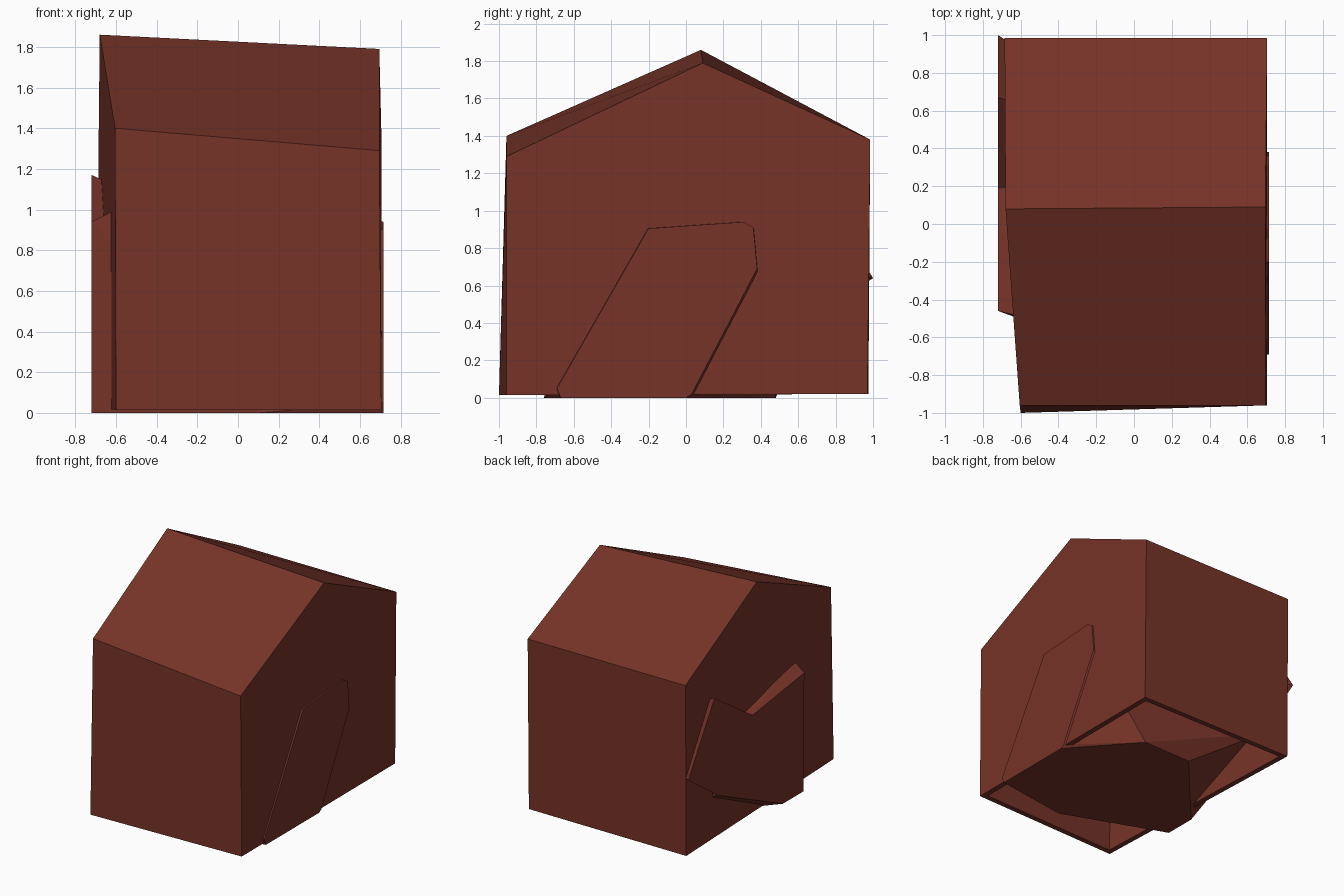
import bpy, bmesh

if "Cube" in bpy.data.objects:
    bpy.data.objects.remove(bpy.data.objects["Cube"])

brick = bpy.data.materials.new("dark_brick_red")
brick.diffuse_color = (0.18, 0.033, 0.021, 1)
brick.use_nodes = True
brick.node_tree.nodes["Principled BSDF"].inputs["Base Color"].default_value = brick.diffuse_color


def finish(name, bm):
    mesh = bpy.data.meshes.new(name)
    bm.to_mesh(mesh)
    bm.free()
    mesh.materials.append(brick)
    obj = bpy.data.objects.new(name, mesh)
    bpy.context.collection.objects.link(obj)
    return obj


def hull(name, points):
    """Faceted convex stone from its corner points."""
    bm = bmesh.new()
    verts = [bm.verts.new(p) for p in points]
    res = bmesh.ops.convex_hull(bm, input=verts)
    junk = [v for v in bm.verts if not v.link_faces]
    bmesh.ops.delete(bm, geom=junk, context='VERTS')
    bmesh.ops.recalc_face_normals(bm, faces=bm.faces[:])
    return finish(name, bm)


# Gabled outer shell, open underneath, with thick walls
left = [(-0.60, -1.0, 0.015), (-0.605, -0.96, 1.40), (-0.68, 0.08, 1.86),
        (-0.685, 0.985, 1.38), (-0.685, 0.975, 0.02)]
right = [(0.705, -0.96, 0.015), (0.695, -0.96, 1.29), (0.695, 0.09, 1.79),
         (0.705, 0.985, 1.38), (0.705, 0.97, 0.02)]
bm = bmesh.new()
L = [bm.verts.new(p) for p in left]
R = [bm.verts.new(p) for p in right]
for i in range(4):
    bm.faces.new((L[i], R[i], R[i + 1], L[i + 1]))
bm.faces.new(L)
bm.faces.new(R[::-1])
shell = finish("outer_shell", bm)
mod = shell.modifiers.new("walls", 'SOLIDIFY')
mod.thickness = 0.06
mod.offset = -1

# Large inner stone showing through both sides and the base
right_end = [(-0.69, 0.05), (-0.2, 0.905), (0.31, 0.94), (0.36, 0.91),
             (0.38, 0.69), (0.03, 0.02), (0.0, 0.0), (-0.67, 0.0)]
left_end = [(-0.45, 0.0), (-0.46, 0.94), (0.19, 0.85), (0.63, 0.38), (-0.19, 0.0)]
base = [(0.29, 0.48), (-0.14, 0.47), (0.10, -0.76)]
hull("inner_stone",
     [(0.715, y, z) for y, z in right_end]
     + [(-0.72, y, z) for y, z in left_end]
     + [(x, y, 0.0) for x, y in base]
     + [(-0.60, -0.49, 1.0)])

# Smaller stone wedged in the left wall towards the back
wedge = [(0.67, 1.17), (0.19, 0.85), (0.0, 0.5), (0.63, 0.38), (1.0, 0.64)]
hull("side_stone",
     [(-0.72, y, z) for y, z in wedge]
     + [(-0.35, 0.4 + (y - 0.4) * 0.6, 0.75 + (z - 0.75) * 0.6) for y, z in wedge])
